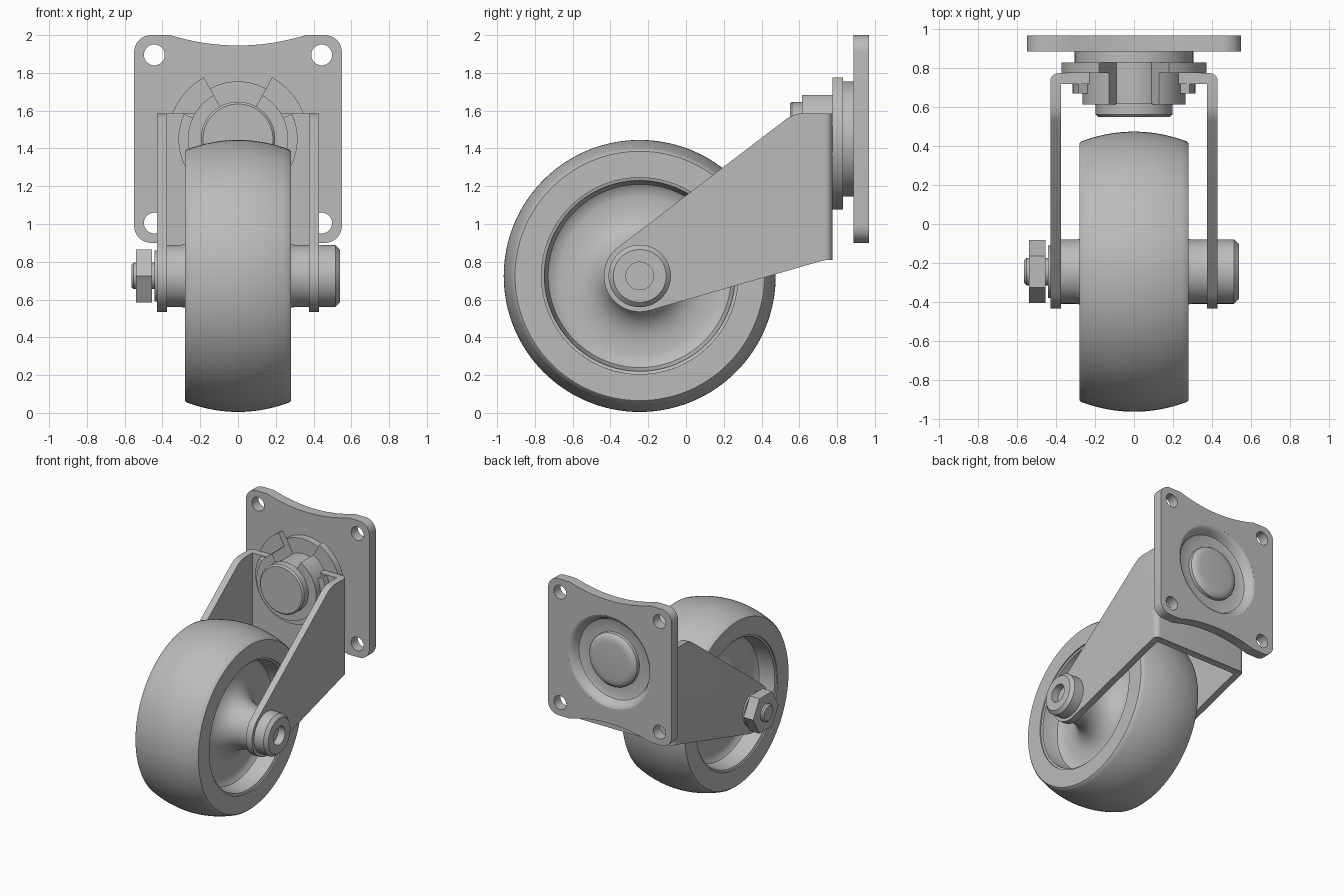
import bpy, bmesh
from math import sin, cos, pi, radians, hypot, atan2, acos

cube = bpy.data.objects.get("Cube")
if cube:
    bpy.data.objects.remove(cube)

steel = bpy.data.materials.new("plain grey")
steel.use_nodes = True
GREY = (0.5, 0.5, 0.5, 1)
steel.diffuse_color = GREY
steel.node_tree.nodes["Principled BSDF"].inputs["Base Color"].default_value = GREY

AXLE = (-0.245, 0.725)   # y, z of the wheel centre
PIVOT = (0.0, 1.45)      # x, z of the swivel centre


def place(axis, u, v, w):
    return {"x": (w, u, v), "y": (u, w, v), "z": (u, v, w)}[axis]


def finish(name, bm, angle=30):
    bmesh.ops.recalc_face_normals(bm, faces=bm.faces)
    mesh = bpy.data.meshes.new(name)
    bm.to_mesh(mesh)
    bm.free()
    mesh.materials.append(steel)
    obj = bpy.data.objects.new(name, mesh)
    bpy.context.collection.objects.link(obj)
    smooth(obj, angle)
    return obj


def smooth(obj, angle=30):
    bpy.ops.object.select_all(action="DESELECT")
    obj.select_set(True)
    bpy.context.view_layer.objects.active = obj
    bpy.ops.object.shade_smooth_by_angle(angle=radians(angle))


def prism(name, pts, axis, lo, hi):
    """Extrude a flat outline along one axis."""
    bm = bmesh.new()
    rings = [[bm.verts.new(place(axis, u, v, w)) for u, v in pts] for w in (lo, hi)]
    n = len(pts)
    for ring in rings:
        bm.faces.new(ring)
    for i in range(n):
        j = (i + 1) % n
        bm.faces.new((rings[0][i], rings[0][j], rings[1][j], rings[1][i]))
    return finish(name, bm)


def lathe(name, profile, axis, centre, start=0, sweep=360, steps=72, closed=False):
    """Spin (radius, offset) points about an axis; a partial sweep gets end caps."""
    bm = bmesh.new()
    full = sweep == 360
    rings = []
    for k in range(steps if full else steps + 1):
        t = radians(start + sweep * k / steps)
        rings.append([bm.verts.new(place(axis, centre[0] + r * cos(t), centre[1] + r * sin(t), a))
                      for r, a in profile])
    n = len(profile)
    for k in range(steps):
        a, b = rings[k], rings[(k + 1) % len(rings)]
        for i in range(n if closed else n - 1):
            j = (i + 1) % n
            bm.faces.new((a[i], a[j], b[j], b[i]))
    if not full:
        bm.faces.new(rings[0])
        bm.faces.new(rings[-1])
    bmesh.ops.remove_doubles(bm, verts=bm.verts, dist=1e-5)
    return finish(name, bm)


def disc(name, r, lo, hi, axis, centre, bevel=0.0):
    """Solid cylinder with a chamfer at the hi end."""
    step = bevel if hi > lo else -bevel
    pts = [(0, lo), (r, lo), (r, hi - step), (r - bevel, hi), (0, hi)]
    return lathe(name, pts, axis, centre)


def boolean(obj, cutter, operation):
    mod = obj.modifiers.new("cut", "BOOLEAN")
    mod.operation, mod.object, mod.solver = operation, cutter, "EXACT"
    bpy.context.view_layer.objects.active = obj
    bpy.ops.object.modifier_apply(modifier=mod.name)
    bpy.data.objects.remove(cutter)


def arc(cu, cv, r, a0, a1, n=8):
    return [(cu + r * cos(radians(a0 + (a1 - a0) * i / n)),
             cv + r * sin(radians(a0 + (a1 - a0) * i / n))) for i in range(n + 1)]


# Tyre with a crowned tread
tread = [(0.72 - 0.05 * (x / 0.27) ** 2, x) for x in [0.27 * i / 10 for i in range(-10, 11)]]
lathe("tyre", [(0.52, -0.28), (0.66, -0.28)] + tread + [(0.66, 0.28), (0.52, 0.28)],
      "x", AXLE, steps=128, closed=True)

# Wheel core: dished web flaring into the hub
half = [(0.52, 0.27), (0.505, 0.265), (0.495, 0.17), (0.485, 0.14), (0.46, 0.122), (0.42, 0.115),
        (0.34, 0.118), (0.29, 0.13), (0.25, 0.15), (0.215, 0.18), (0.19, 0.215),
        (0.172, 0.26), (0.165, 0.3), (0.165, 0.38), (0.05, 0.38)]
lathe("wheel_core", half + [(r, -x) for r, x in reversed(half)], "x", AXLE, steps=96, closed=True)

# Fork: bent strip trimmed to the tapered side outline
W, T, BACK = 0.43, 0.055, 0.775
outer = [(W, -0.6)] + arc(W - 0.04, BACK - 0.04, 0.04, 0, 90)
inner = [(W - T, -0.6), (W - T, BACK - T)]
strip = outer + [(-x, y) for x, y in reversed(outer)]
strip += [(-x, y) for x, y in inner] + inner[::-1]
fork = prism("fork", strip, "z", 0.3, 1.8)


def tangent_angle(u, v, r, side):
    du, dv = u - AXLE[0], v - AXLE[1]
    return atan2(dv, du) + side * acos(r / hypot(du, dv))


up = tangent_angle(0.53, 1.555, 0.19, 1) * 180 / pi
down = tangent_angle(0.72, 0.805, 0.19, -1) * 180 / pi + 360
side = arc(*AXLE, 0.19, up, down, 24)
side += [(0.72, 0.805), (0.745, 0.81), (0.8, 0.81), (0.8, 1.585), (0.6, 1.585), (0.565, 1.576), (0.53, 1.555)]
boolean(fork, prism("trim", side, "x", -0.6, 0.6), "INTERSECT")
smooth(fork)

# Axle bolt: socketed round head on the left, nut and washer on the right
lathe("bolt_head", [(0, 0.43), (0.165, 0.43), (0.165, 0.515), (0.14, 0.54), (0.073, 0.54),
                    (0.073, 0.48), (0, 0.48)], "x", AXLE)
disc("axle_bolt", 0.07, 0.43, -0.565, "x", AXLE, 0.012)
disc("washer", 0.135, -0.425, -0.443, "x", AXLE)
lathe("nut", [(0, -0.455), (0.162, -0.455), (0.162, -0.54), (0, -0.54)], "x", AXLE, steps=6)

# Swivel race: stepped rings around the kingpin, open at the top
def ring(name, r, lo, hi, start, sweep):
    lathe(name, [(0.17, lo), (r, lo), (r, hi), (0.17, hi)], "y", PIVOT, start, sweep, closed=True)


ring("race_outer", 0.373, 0.775, 0.83, 119, 302)
ring("race_front", 0.265, 0.615, 0.775, 119, 302)
ring("race_step", 0.315, 0.67, 0.725, 155, 230)
disc("kingpin", 0.185, 0.85, 0.56, "y", PIVOT)
disc("kingpin_head", 0.197, 0.62, 0.55, "y", PIVOT, 0.012)

# Mounting plate: rounded corners, concave top and bottom, four holes
H, R = 0.55, 0.09
quarter = arc(H - R, H - R, R, 0, 90)
quarter += [(x, H - 0.055 * (1 - (x / 0.36) ** 2)) for x in [0.36 - 0.04 * i for i in range(10)]]
top = quarter + [(-u, v) for u, v in reversed(quarter) if u > 1e-4]
outline = [(u, v + PIVOT[1]) for u, v in top]
outline += [(u, PIVOT[1] - v) for u, v in reversed(top)]
plate = prism("mounting_plate", outline, "y", 0.887, 0.97)
for sx in (-1, 1):
    for sz in (-1, 1):
        boolean(plate, disc("hole", 0.055, 0.8, 1.1, "y", (sx * 0.443, PIVOT[1] + sz * 0.445)), "DIFFERENCE")
boolean(plate, disc("hole", 0.37, 0.8, 1.1, "y", PIVOT), "DIFFERENCE")
smooth(plate)

# Stamped dish in the plate with a rounded button in the middle
lathe("plate_dish", [(0, 0.83), (0.305, 0.83), (0.305, 0.887), (0.37, 0.887), (0.37, 0.97),
                     (0.355, 0.965), (0.34, 0.95), (0.328, 0.925), (0.318, 0.908), (0.3, 0.9),
                     (0.215, 0.9), (0.213, 0.925), (0.2, 0.94), (0.18, 0.95), (0.15, 0.954), (0, 0.954)],
      "y", PIVOT, steps=96)
